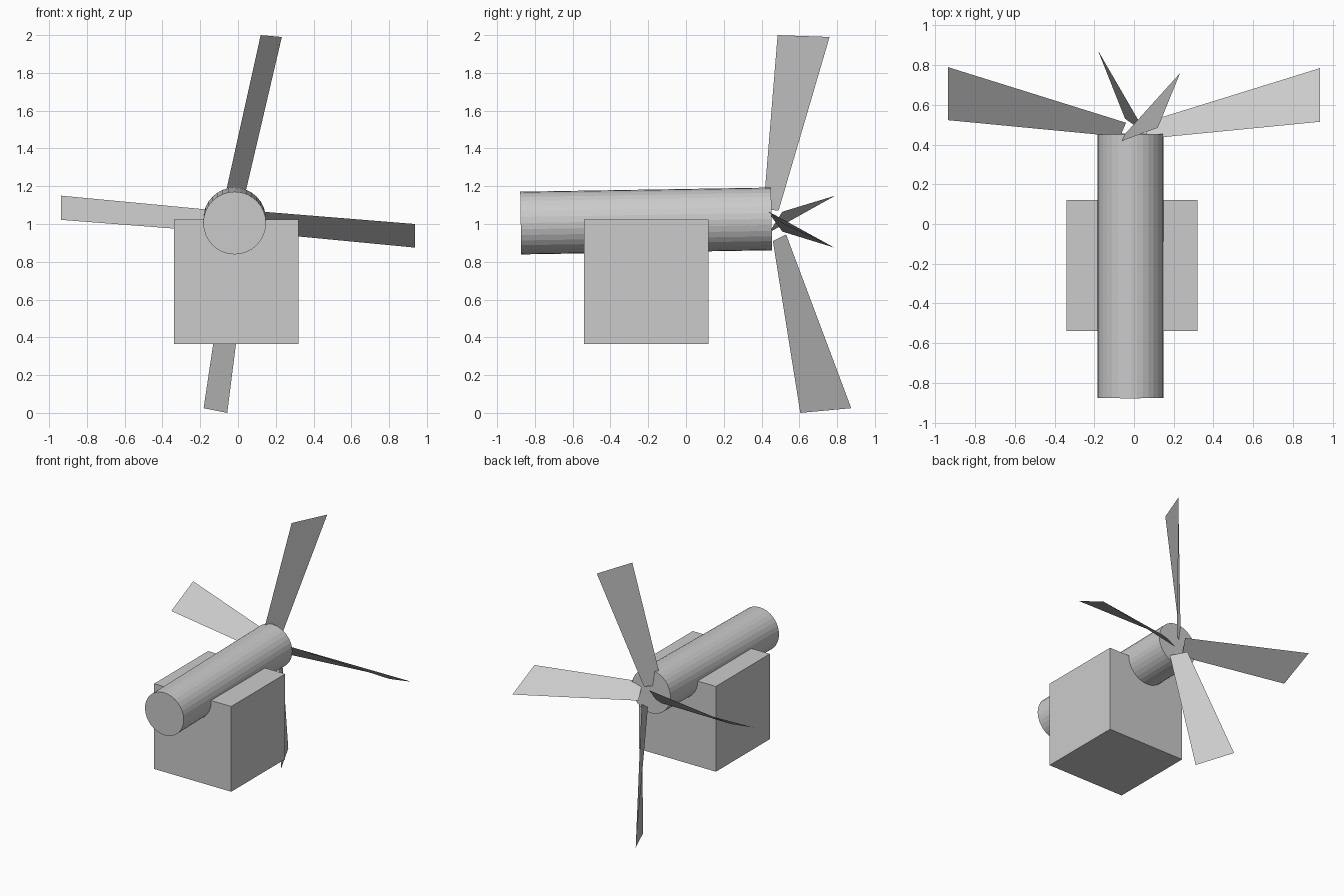
import bpy
from mathutils import Vector

if "Cube" in bpy.data.objects:
    bpy.data.objects.remove(bpy.data.objects["Cube"])

# Housing: plain cube
bpy.ops.mesh.primitive_cube_add(size=0.66, location=(-0.01, -0.21, 0.695))
bpy.context.object.name = "housing"

# Barrel: 32-sided faceted cylinder, tilted slightly up towards the rotor
front, back = Vector((-0.018, -0.875, 1.005)), Vector((-0.018, 0.453, 1.027))
axis = back - front
bpy.ops.mesh.primitive_cylinder_add(
    vertices=32, radius=0.166, depth=axis.length, location=(front + back) / 2,
    rotation=axis.to_track_quat('Z', 'Y').to_euler())
bpy.context.object.name = "barrel"

# Rotor blades: thin twisted sheets, corners as near root, far root, far tip, near tip
blades = {
    "blade_top": [(-0.084, 0.41, 1.08), (0.017, 0.49, 1.07),
                  (0.232, 0.76, 1.99), (0.12, 0.485, 2.0)],
    "blade_right": [(0.07, 0.43, 1.07), (0.05, 0.51, 0.96),
                    (0.937, 0.785, 0.875), (0.937, 0.515, 1.0)],
    "blade_bottom": [(0.058, 0.46, 0.91), (-0.045, 0.53, 0.945),
                     (-0.182, 0.875, 0.025), (-0.057, 0.605, 0.0)],
    "blade_left": [(-0.07, 0.44, 0.955), (-0.04, 0.51, 1.065),
                   (-0.937, 0.79, 1.15), (-0.937, 0.523, 1.022)],
}
for name, corners in blades.items():
    mesh = bpy.data.meshes.new(name)
    mesh.from_pydata(corners, [], [(0, 1, 2, 3)])
    bpy.context.collection.objects.link(bpy.data.objects.new(name, mesh))
